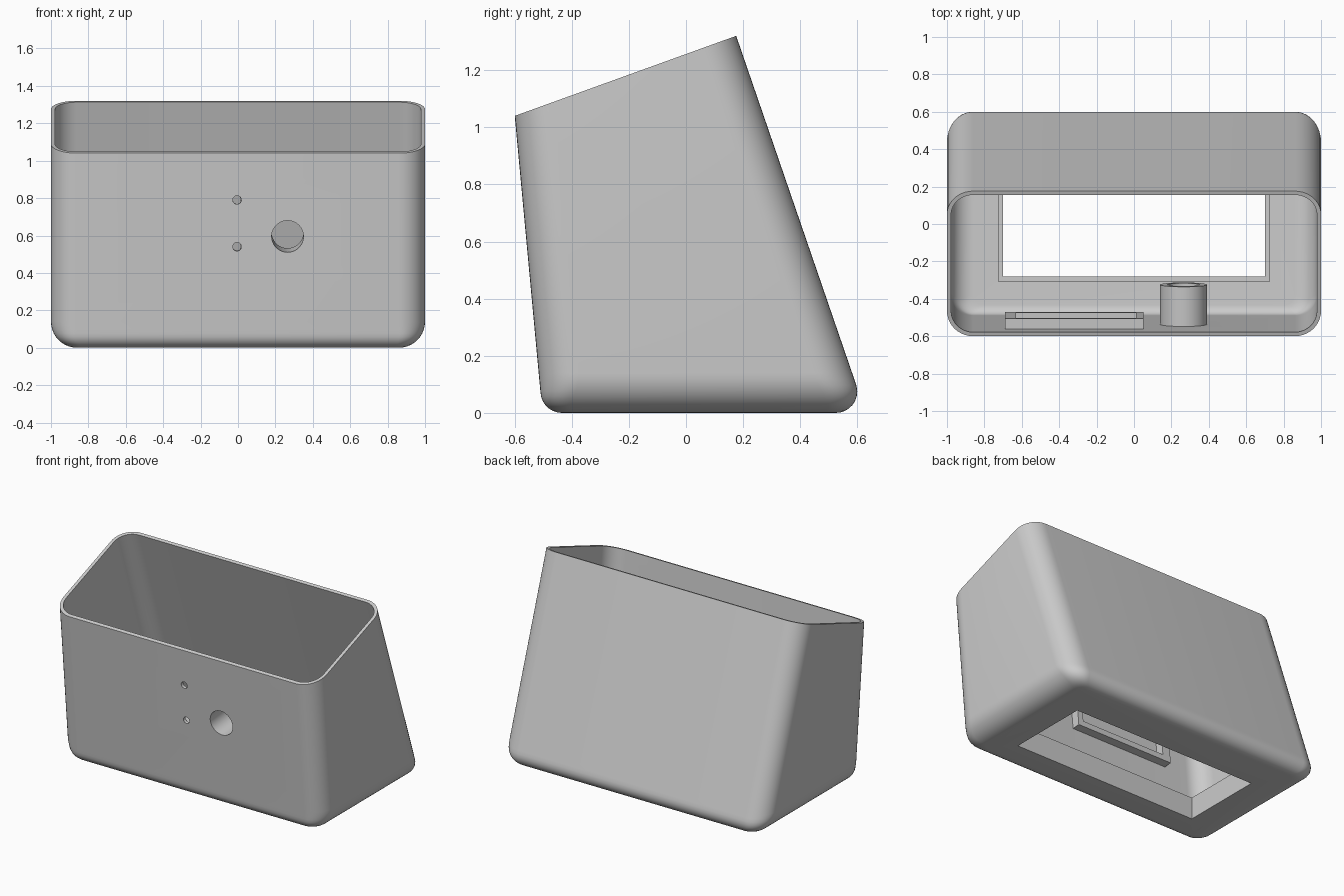
import bpy, bmesh, math
from mathutils import Vector, Matrix

if "Cube" in bpy.data.objects:
    bpy.data.objects.remove(bpy.data.objects["Cube"])

WALL = 0.022
FRONT_Y, FRONT_M = 0.503, -0.093    # front wall foot and lean
BACK_Y, BACK_M = 0.630, 0.344       # back wall foot and lean
TILT = math.atan(-FRONT_M)          # turns parts square to the front wall
SLOPE = 0.28 / 0.775                # slope of the open top

grey = bpy.data.materials.new("plain grey")
grey.diffuse_color = (0.6, 0.6, 0.6, 1)
grey.use_nodes = True
grey.node_tree.nodes["Principled BSDF"].inputs["Base Color"].default_value = grey.diffuse_color


def finish(name, bm):
    bm.normal_update()
    mesh = bpy.data.meshes.new(name)
    bm.to_mesh(mesh)
    bm.free()
    obj = bpy.data.objects.new(name, mesh)
    bpy.context.collection.objects.link(obj)
    mesh.materials.append(grey)
    return obj


def box(name, centre, size, tilt=0.0):
    bm = bmesh.new()
    mat = Matrix.Translation(centre) @ Matrix.Rotation(tilt, 4, 'X') @ Matrix.Diagonal((*size, 1))
    bmesh.ops.create_cube(bm, size=1, matrix=mat)
    return finish(name, bm)


def front_point(x, z, depth):
    """Point at a depth behind the outer front surface."""
    p = Vector((x, -FRONT_Y + FRONT_M * z, z))
    return p + Vector((0, math.cos(TILT), math.sin(TILT))) * depth


def rod(name, x, z, radius, start, end, segments=48):
    """Cylinder square to the front wall."""
    bm = bmesh.new()
    mat = (Matrix.Translation(front_point(x, z, (start + end) / 2))
           @ Matrix.Rotation(TILT - math.pi / 2, 4, 'X'))
    bmesh.ops.create_cone(bm, cap_ends=True, segments=segments, radius1=radius,
                          radius2=radius, depth=end - start, matrix=mat)
    return finish(name, bm)


def cut(obj, cutter):
    """Subtract the cutter; keep the uncut mesh if a solver returns nothing."""
    cutter.hide_render = True
    backup = obj.data.copy()
    bpy.context.view_layer.objects.active = obj
    for solver in ('EXACT', 'MANIFOLD'):
        mod = obj.modifiers.new("cut", 'BOOLEAN')
        mod.operation, mod.solver, mod.object = 'DIFFERENCE', solver, cutter
        bpy.ops.object.modifier_apply(modifier=mod.name)
        if len(obj.data.polygons) > len(backup.polygons) // 2:
            break
        obj.data = backup.copy()
    bpy.data.objects.remove(cutter)


def edge_y(foot, lean, z, r, t):
    """Distance of a leaning wall at height z, rounded into the floor, inset by t."""
    k = math.sqrt(1 + lean * lean)
    centre = foot - lean * r - r * k
    if z < r + (r - t) * lean / k:
        return centre + math.sqrt(max(0, (r - t) ** 2 - (z - r) ** 2))
    return foot - lean * z - t * k


def rings_of(t):
    """Rings of the leaning rounded surface inset by t, trimmed by the sloping top."""
    side_r, end_r, n = 0.14, 0.075, 10
    levels = [t + (side_r - t) * (1 - math.cos(math.pi / 2 * i / n)) for i in range(n + 1)] + [1.5]
    rings = []
    for z in levels:
        dz = max(0, side_r - z)
        hx = 1 - side_r + math.sqrt(max(0, (side_r - t) ** 2 - dz * dz))
        y0 = -edge_y(FRONT_Y, FRONT_M, z, end_r, t)
        y1 = edge_y(BACK_Y, BACK_M, z, end_r, t)
        r = 0.14 - t - 0.08 * (dz / side_r) ** 2
        ring = []
        for cx, cy, a0 in ((hx - r, y1 - r, 0), (-hx + r, y1 - r, 90),
                           (-hx + r, y0 + r, 180), (hx - r, y0 + r, 270)):
            for i in range(11):
                a = math.radians(a0 + 9 * i)
                ring.append(Vector((cx + r * math.cos(a), cy + r * math.sin(a), z)))
        rings.append(ring)

    def above(p):
        return p.z - 1.04 - SLOPE * (p.y + 0.6)

    rings[-1] = [a.lerp(b, above(a) / (above(a) - above(b))) for a, b in zip(rings[-2], rings[-1])]
    return rings


# Shell: outer surface, inner surface and the rim between them
bm = bmesh.new()
outer = [[bm.verts.new(p) for p in ring] for ring in rings_of(0)]
inner = [[bm.verts.new(p) for p in ring] for ring in rings_of(WALL)]


def band(low, high):
    for i in range(len(low)):
        j = (i + 1) % len(low)
        bm.faces.new((low[i], low[j], high[j], high[i]))


for low, high in zip(outer, outer[1:]):
    band(low, high)
band(outer[-1], inner[-1])
for low, high in zip(inner, inner[1:]):
    band(high, low)
bm.faces.new(outer[0][::-1])
bm.faces.new(inner[0])
shell = finish("shell", bm)

# Openings in the floor and front wall
cut(shell, box("floor_cutter", (0, 0.005, 0), (1.4, 0.57, 0.12)))
cut(shell, rod("knob_cutter", 0.265, 0.595, 0.085, -0.1, 0.1))
for z in (0.54, 0.79):
    cut(shell, rod("pin_cutter", -0.005, z, 0.023, -0.05, 0.05, 24))

# Raised collar around the floor opening
collar = box("floor_collar", (0, 0.005, 0.08), (1.454, 0.624, 0.14))
cut(collar, box("collar_cutter", (0, 0.005, 0.08), (1.4, 0.57, 0.4)))

# Tube behind the large front hole
tube = rod("knob_tube", 0.265, 0.595, 0.125, 0.012, 0.235)
cut(tube, rod("bore_cutter", 0.265, 0.595, 0.085, -0.1, 0.4))

# Mounting frame on the inside of the front wall
frame = box("mounting_frame", front_point(-0.32, 0.665, 0.0445), (0.74, 0.065, 0.39), TILT)
cut(frame, box("frame_cutter", front_point(-0.31, 0.665, 0.0445), (0.64, 0.2, 0.31), TILT))

# Smooth curved areas while keeping edges crisp
bpy.ops.object.select_all(action='DESELECT')
for obj in (shell, collar, tube, frame):
    obj.select_set(True)
bpy.context.view_layer.objects.active = shell
bpy.ops.object.shade_smooth_by_angle(angle=math.radians(30))
